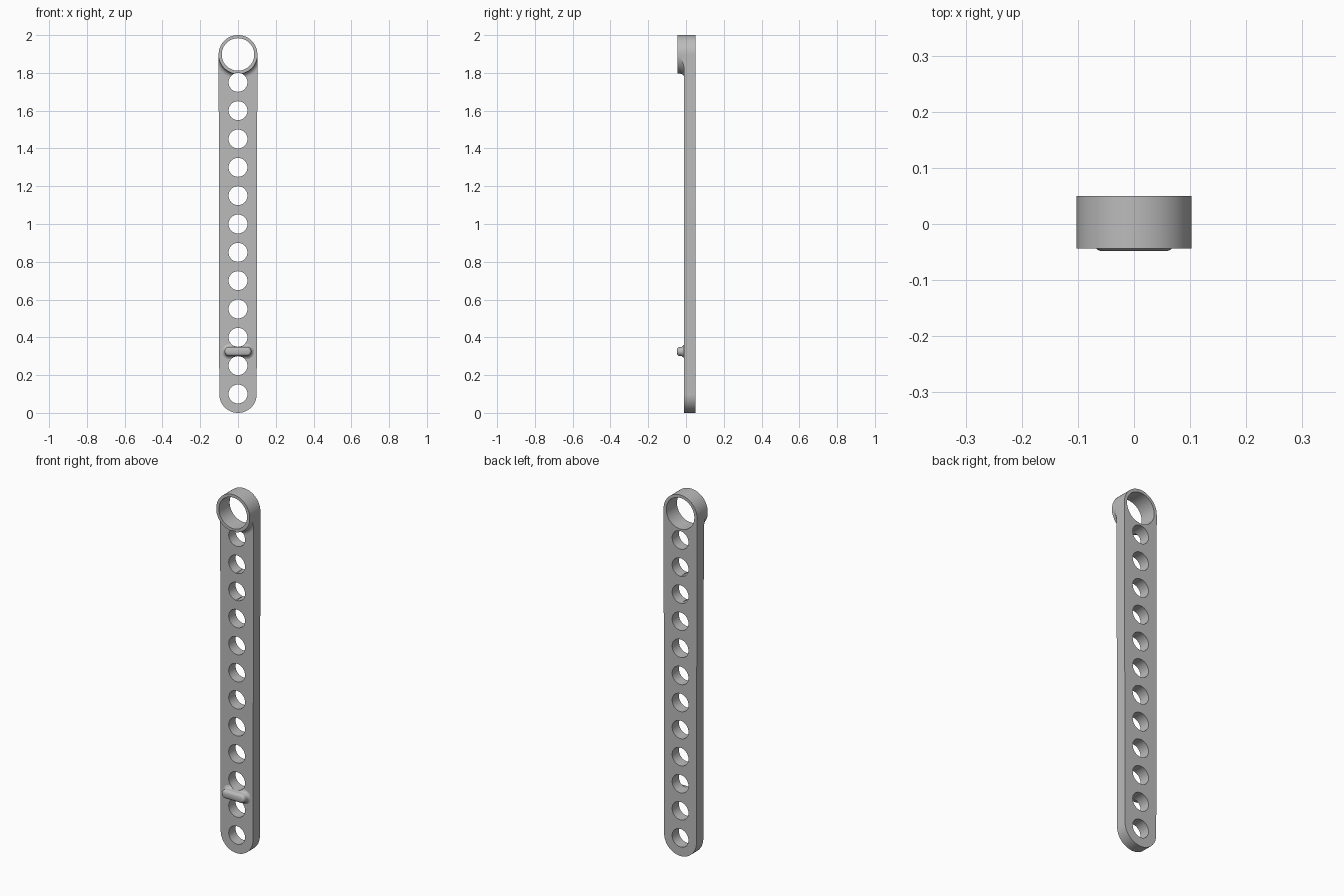
import bpy, bmesh
from math import cos, sin, pi, radians

cube = bpy.data.objects.get("Cube")
if cube:
    bpy.data.objects.remove(cube, do_unlink=True)

grey = bpy.data.materials.new("plain grey")
grey.use_nodes = True
colour = (0.5, 0.5, 0.5, 1)
grey.diffuse_color = colour
grey.node_tree.nodes["Principled BSDF"].inputs["Base Color"].default_value = colour

RING_Z, RING_R = 1.8975, 0.1025
FRONT, BACK = -0.01, 0.05


def circle(z, r, n=96):
    return [(r * cos(2 * pi * i / n), z + r * sin(2 * pi * i / n)) for i in range(n)]


def upright(z0, r0, z1, r1, n=48):
    """Outline of a strip with a round bottom and a round top."""
    top = [(r1 * cos(pi * i / n), z1 + r1 * sin(pi * i / n)) for i in range(n + 1)]
    bottom = [(-r0 * cos(pi * i / n), z0 - r0 * sin(pi * i / n)) for i in range(n + 1)]
    return top + bottom


def lying(z, half_width, r, n=16):
    """Outline of a horizontal strip with round ends."""
    a = [pi * i / n - pi / 2 for i in range(n + 1)]
    c = half_width - r
    return ([(c + r * cos(t), z + r * sin(t)) for t in a]
            + [(-c - r * cos(t), z - r * sin(t)) for t in a])


def loft(name, layers):
    """Solid through (y, outline) layers, closed at both ends."""
    bm = bmesh.new()
    rings = [[bm.verts.new((x, y, z)) for x, z in outline] for y, outline in layers]
    for a, b in zip(rings, rings[1:]):
        for i in range(len(a)):
            j = (i + 1) % len(a)
            bm.faces.new((a[i], a[j], b[j], b[i]))
    bm.faces.new(rings[0])
    bm.faces.new(rings[-1])
    bmesh.ops.recalc_face_normals(bm, faces=bm.faces)
    mesh = bpy.data.meshes.new(name)
    bm.to_mesh(mesh)
    bm.free()
    mesh.materials.append(grey)
    ob = bpy.data.objects.new(name, mesh)
    bpy.context.collection.objects.link(ob)
    return ob


def boolean(ob, tool, operation):
    mod = ob.modifiers.new(operation.lower(), "BOOLEAN")
    mod.operation, mod.object, mod.solver = operation, tool, "EXACT"
    bpy.context.view_layer.objects.active = ob
    bpy.ops.object.modifier_apply(modifier=mod.name)


# Flat bar, very slightly wider at the top
strip = upright(0.099, 0.099, RING_Z, RING_R)
bar = loft("bar", [(FRONT, strip), (BACK, strip)])

# Raised collar flaring into the bar, trimmed to the width of the bar
flare = [(FRONT - 0.025 * (1 - cos(t)), RING_R + 0.001 + 0.025 * (1 - sin(t)))
         for t in [pi / 2 * i / 8 for i in range(9)]]
collar = loft("collar", [(y, circle(RING_Z, r)) for y, r in flare]
              + [(-0.044, circle(RING_Z, RING_R + 0.001))])
limit = loft("trim_helper", [(-0.2, strip), (0.2, strip)])
boolean(collar, limit, "INTERSECT")

# Rounded cross ridge with a flared foot
ridge = loft("cross_ridge", [(y, lying(0.325, w, r)) for y, w, r in (
    (FRONT, 0.085, 0.04), (-0.013, 0.078, 0.032), (-0.019, 0.073, 0.026),
    (-0.026, 0.071, 0.024), (-0.036, 0.071, 0.024), (-0.042, 0.069, 0.021),
    (-0.046, 0.065, 0.016), (-0.048, 0.06, 0.01))])

# Large bore and the row of twelve holes
cutters = [loft("bore_helper", [(-0.2, circle(RING_Z, 0.086)), (0.2, circle(RING_Z, 0.086))])]
for i in range(12):
    hole = circle(0.1 + 0.15 * i, 0.05, 64)
    cutters.append(loft("hole_helper", [(-0.2, hole), (0.2, hole)]))
for tool in cutters:
    boolean(bar, tool, "DIFFERENCE")
for tool in (cutters[0], cutters[-1]):
    boolean(collar, tool, "DIFFERENCE")
for tool in cutters[2:4]:
    boolean(ridge, tool, "DIFFERENCE")
for tool in cutters + [limit]:
    bpy.data.objects.remove(tool, do_unlink=True)

# Smooth curves with crisp edges
bpy.ops.object.select_all(action="DESELECT")
for ob in (bar, collar, ridge):
    ob.select_set(True)
bpy.context.view_layer.objects.active = bar
bpy.ops.object.shade_smooth_by_angle(angle=radians(35))
